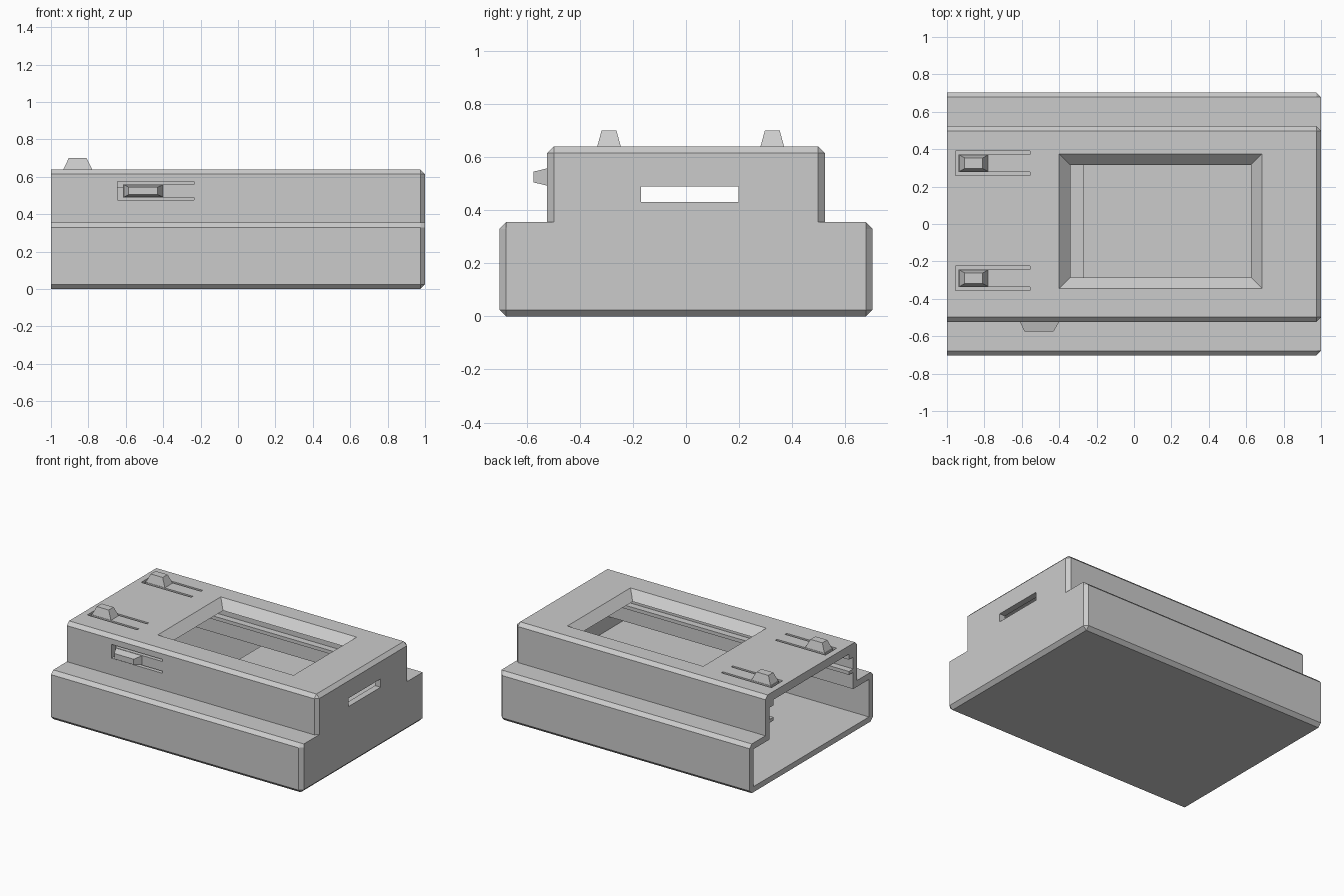
import bpy
import bmesh
from mathutils import Vector

cube = bpy.data.objects.get("Cube")
if cube:
    bpy.data.objects.remove(cube, do_unlink=True)

# One plain grey plastic
grey = bpy.data.materials.new("grey plastic")
grey.use_nodes = True
colour = (0.6, 0.6, 0.6, 1)
grey.diffuse_color = colour
grey.node_tree.nodes["Principled BSDF"].inputs["Base Color"].default_value = colour


def finish(name, bm):
    """Turn a bmesh into a flat-shaded grey object."""
    bmesh.ops.remove_doubles(bm, verts=bm.verts, dist=1e-5)
    bmesh.ops.recalc_face_normals(bm, faces=bm.faces)
    mesh = bpy.data.meshes.new(name)
    bm.to_mesh(mesh)
    bm.free()
    mesh.materials.append(grey)
    obj = bpy.data.objects.new(name, mesh)
    bpy.context.collection.objects.link(obj)
    return obj


def loft(name, sections):
    """Skin closed rings of equal length and cap both ends."""
    bm = bmesh.new()
    rings = [[bm.verts.new(p) for p in ring] for ring in sections]
    n = len(rings[0])
    for a, b in zip(rings, rings[1:]):
        for i in range(n):
            j = (i + 1) % n
            bm.faces.new((a[i], a[j], b[j], b[i]))
    bm.faces.new(rings[0])
    bm.faces.new(rings[-1])
    return finish(name, bm)


def box(name, low, high):
    bm = bmesh.new()
    bmesh.ops.create_cube(bm, size=1)
    low, high = Vector(low), Vector(high)
    for v in bm.verts:
        v.co = (low + high) / 2 + v.co * (high - low)
    return finish(name, bm)


def rect(x0, x1, y0, y1, z, grow=0.0):
    x0, x1, y0, y1 = x0 - grow, x1 + grow, y0 - grow, y1 + grow
    return [(x0, y0, z), (x1, y0, z), (x1, y1, z), (x0, y1, z)]


def cut(target, cutter):
    mod = target.modifiers.new("cut", "BOOLEAN")
    mod.operation = "DIFFERENCE"
    mod.solver = "EXACT"
    mod.object = cutter
    cutter.hide_render = True
    bpy.context.view_layer.objects.active = target
    bpy.ops.object.modifier_apply(modifier=mod.name)
    bpy.data.objects.remove(cutter, do_unlink=True)


def mirrored(half):
    return half + [(-y, z) for y, z in reversed(half)]


# Stepped outer shell, chamfered at the closed end
C = 0.025
LOW, UP, DECK, TOP = 0.703, 0.523, 0.355, 0.64
outer = mirrored([(LOW - C, 0), (LOW, C), (LOW, DECK - C), (LOW - C, DECK),
                  (UP, DECK), (UP, TOP - C), (UP - C, TOP)])


def end_point(y, z):
    limit = (LOW if abs(y) > UP + 0.01 else UP) - C
    return (1, max(-limit, min(limit, y)), max(C, min(TOP - C, z)))


case = loft("case_shell", [[(-1, y, z) for y, z in outer],
                           [(1 - C, y, z) for y, z in outer],
                           [end_point(y, z) for y, z in outer]])

# Hollow interior, open at the other end
T, FLOOR, ROOF = 0.045, 0.04, 0.58
inner = mirrored([(LOW - T, FLOOR), (LOW - T, DECK - T), (UP - T, DECK - T), (UP - T, ROOF)])
cut(case, loft("cavity", [[(x, y, z) for y, z in inner] for x in (-1.1, 1 - T)]))

# Screen opening with sides sloping at 45 degrees
hole = (-0.34, 0.625, -0.285, 0.315)
cut(case, loft("screen_cutter", [rect(*hole, ROOF - 0.005, -0.005),
                                 rect(*hole, TOP + 0.005, 0.065)]))

# Card slot in the closed end
cut(case, box("slot_cutter", (0.9, -0.17, 0.43), (1.1, 0.198, 0.49)))

# Spring clips on the roof: a thin U-shaped slit and a tapered catch
for name, yc in (("back", 0.325), ("front", -0.29)):
    for s in (-1, 1):
        a, b = sorted((yc + s * 0.047, yc + s * 0.065))
        cut(case, box("slit", (-0.955, a, 0.55), (-0.555, b, 0.7)))
    cut(case, box("slit", (-0.955, yc - 0.06, 0.55), (-0.938, yc + 0.06, 0.7)))
    loft("roof_catch_" + name, [
        rect(-0.938, -0.775, yc - 0.047, yc + 0.047, TOP - 0.01),
        rect(-0.905, -0.81, yc - 0.028, yc + 0.028, 0.70)])

# Matching clip on the front wall
for z in (0.475, 0.56):
    cut(case, box("slit", (-0.645, -0.6, z), (-0.235, -0.45, z + 0.015)))
cut(case, box("slit", (-0.645, -0.6, 0.48), (-0.615, -0.45, 0.57)))
loft("front_catch", [
    [(x, y, z) for x, z, y in ring] for ring in (
        rect(-0.615, -0.395, 0.49, 0.56, -UP + 0.01),
        rect(-0.585, -0.43, 0.505, 0.545, -0.575))])

# Inner shelf, and guide rails running the full length
box("inner_shelf", (-0.27, -LOW + T, 0.18), (1 - T, LOW - T, 0.215))
for name, s in (("left", 1), ("right", -1)):
    for part, z0, z1 in (("lower", 0.43, 0.455), ("upper", 0.54, ROOF)):
        a, b = sorted((s * 0.43, s * (UP - T)))
        box(f"{part}_guide_rail_{name}", (-1, a, z0), (1 - T, b, z1))
